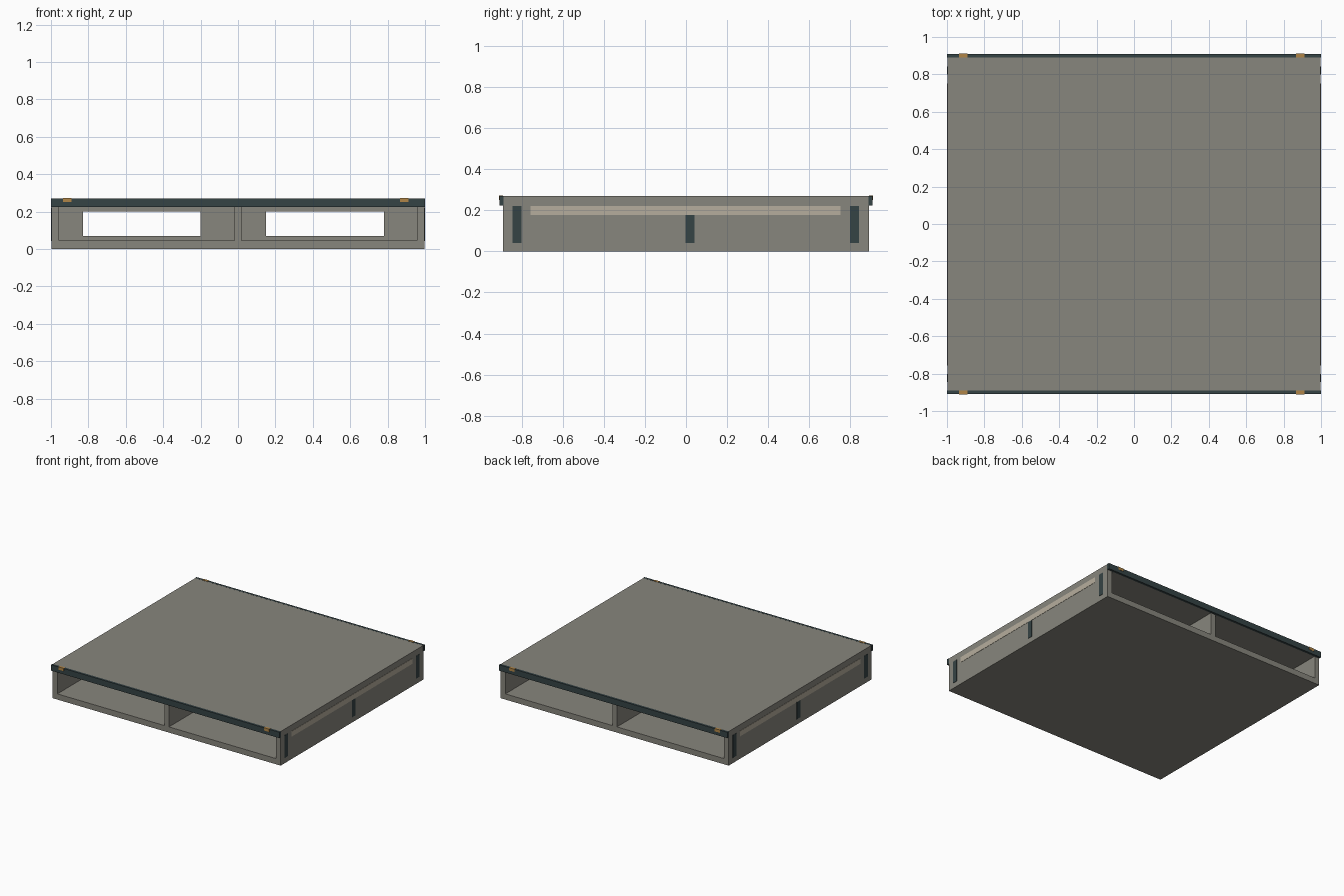
import bpy

if "Cube" in bpy.data.objects:
    bpy.data.objects.remove(bpy.data.objects["Cube"])


def material(name, rgb):
    m = bpy.data.materials.new(name)
    m.diffuse_color = (*rgb, 1.0)
    m.use_nodes = True
    m.node_tree.nodes["Principled BSDF"].inputs["Base Color"].default_value = m.diffuse_color
    return m


GREY = material("warm grey", (0.245, 0.238, 0.205))
DARK = material("dark slate", (0.036, 0.056, 0.059))
ORANGE = material("amber", (0.434, 0.235, 0.063))
BEIGE = material("pale beige", (0.468, 0.423, 0.337))


def box(name, x, y, z, mat):
    """Box spanning the given (min, max) ranges."""
    mesh = bpy.data.meshes.new(name)
    verts = [(a, b, c) for a in x for b in y for c in z]
    faces = [(0, 1, 3, 2), (4, 6, 7, 5), (0, 4, 5, 1),
             (2, 3, 7, 6), (0, 2, 6, 4), (1, 5, 7, 3)]
    mesh.from_pydata(verts, [], faces)
    mesh.materials.append(mat)
    ob = bpy.data.objects.new(name, mesh)
    bpy.context.collection.objects.link(ob)
    return ob


def cut(target, cutter):
    mod = target.modifiers.new("cut", 'BOOLEAN')
    mod.operation = 'DIFFERENCE'
    mod.solver = 'EXACT'
    mod.object = cutter
    bpy.context.view_layer.objects.active = target
    bpy.ops.object.modifier_apply(modifier=mod.name)
    bpy.data.objects.remove(cutter, do_unlink=True)


# Platform body
body = box("platform_body", (-0.998, 0.998), (-0.892, 0.892), (0, 0.27), GREY)

# Two deep bays at front and back, joined by a smaller window in the middle wall
for bay in ((-0.957, -0.02), (0.02, 0.957)):
    for y in ((-1, -0.04), (0.04, 1)):
        cut(body, box("bay_cutter", bay, y, (0.045, 0.226), GREY))
for window in ((-0.83, -0.20), (0.15, 0.78)):
    cut(body, box("window_cutter", window, (-0.2, 0.2), (0.07, 0.20), GREY))

# Dark edge rails with amber markers, front and back
for side, s in (("front", -1), ("back", 1)):
    def span(a, b):
        return tuple(sorted((s * a, s * b)))
    box(side + "_edge_rail", (-1, 1), span(0.89, 0.909), (0.224, 0.2705), DARK)
    for i, x in enumerate((-0.912, 0.888)):
        box(f"{side}_marker_{i}", (x - 0.023, x + 0.023), span(0.891, 0.911),
            (0.25, 0.272), ORANGE)

# Side plates: pale stripe and three dark bars on each side
for side, s in (("left", -1), ("right", 1)):
    x = tuple(sorted((s * 0.995, s * 1.0)))
    box(side + "_stripe", x, (-0.757, 0.752), (0.178, 0.221), BEIGE)
    for i, (y, top) in enumerate(((-0.823, 0.221), (0.02, 0.178), (0.82, 0.221))):
        box(f"{side}_bar_{i}", x, (y - 0.022, y + 0.022), (0.042, top), DARK)
